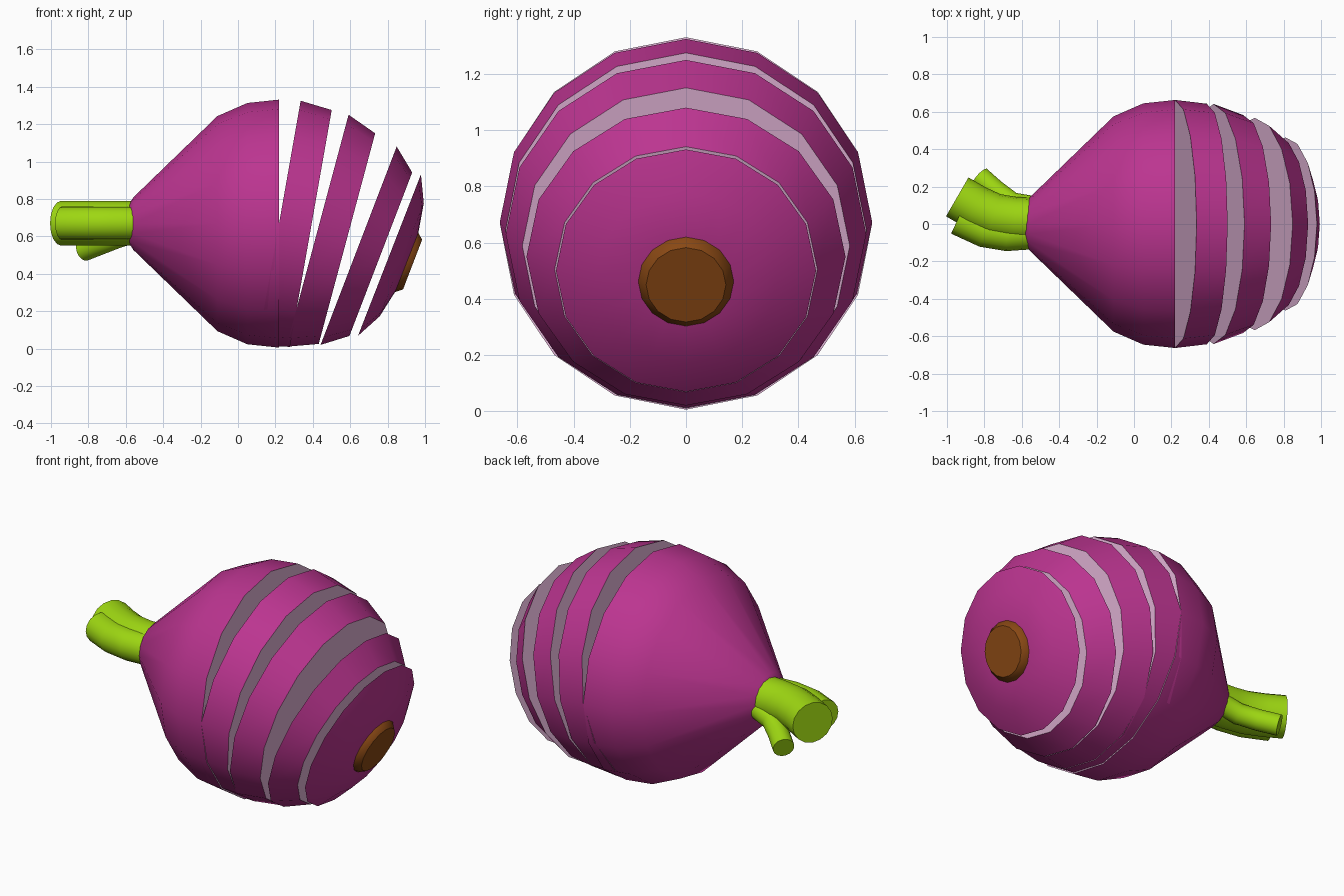
import bpy, bmesh, math
from mathutils import Vector

if "Cube" in bpy.data.objects:
    bpy.data.objects.remove(bpy.data.objects["Cube"])


def material(name, col):
    m = bpy.data.materials.new(name)
    m.diffuse_color = (*col, 1)
    m.use_nodes = True
    m.node_tree.nodes["Principled BSDF"].inputs["Base Color"].default_value = m.diffuse_color
    return m


SKIN = material("magenta skin", (0.50, 0.035, 0.28))
FLESH = material("pale pink flesh", (0.76, 0.46, 0.68))
GREEN = material("stem green", (0.34, 0.68, 0.006))
BROWN = material("root brown", (0.25, 0.065, 0.007))


def smooth(ob, angle=40):
    bpy.ops.object.select_all(action='DESELECT')
    ob.select_set(True)
    bpy.context.view_layer.objects.active = ob
    bpy.ops.object.shade_smooth_by_angle(angle=math.radians(angle))


def lathe(name, profile, origin, tilt, side_mat, start_mat, end_mat, n=16):
    """Turn (distance, radius) pairs about an axis tilted down from +x."""
    t = math.radians(tilt)
    axis = Vector((math.cos(t), 0, -math.sin(t)))
    up = Vector((math.sin(t), 0, math.cos(t)))
    side = Vector((0, 1, 0))
    o = Vector((origin[0], 0, origin[1]))
    bm = bmesh.new()
    rings = []
    for d, r in profile:
        rings.append([bm.verts.new(o + axis * d
                      + up * r * math.cos(2 * math.pi * i / n)
                      + side * r * math.sin(2 * math.pi * i / n)) for i in range(n)])
    for a, b in zip(rings, rings[1:]):
        for i in range(n):
            j = (i + 1) % n
            bm.faces.new((a[i], a[j], b[j], b[i]))
    mats = list(dict.fromkeys((side_mat, start_mat, end_mat)))
    bm.faces.new(rings[0]).material_index = mats.index(start_mat)
    bm.faces.new(rings[-1]).material_index = mats.index(end_mat)
    bmesh.ops.recalc_face_normals(bm, faces=bm.faces)
    me = bpy.data.meshes.new(name)
    bm.to_mesh(me)
    bm.free()
    for m in mats:
        me.materials.append(m)
    ob = bpy.data.objects.new(name, me)
    bpy.context.collection.objects.link(ob)
    smooth(ob)


def stem(name, points, radius):
    """Bent round tube with flat ends."""
    cu = bpy.data.curves.new(name, 'CURVE')
    cu.dimensions = '3D'
    cu.bevel_depth = radius
    cu.bevel_resolution = 6
    cu.use_fill_caps = True
    sp = cu.splines.new('POLY')
    sp.points.add(len(points) - 1)
    for p, co in zip(sp.points, points):
        p.co = (*co, 1)
    cu.materials.append(GREEN)
    ob = bpy.data.objects.new(name, cu)
    bpy.context.collection.objects.link(ob)
    bpy.ops.object.select_all(action='DESELECT')
    ob.select_set(True)
    bpy.context.view_layer.objects.active = ob
    bpy.ops.object.convert(target='MESH')
    smooth(bpy.context.view_layer.objects.active)


# Uncut half of the bulb
lathe("bulb_body", [(-0.585, 0.10), (-0.56, 0.14), (-0.11, 0.575), (0.05, 0.645), (0.22, 0.663)],
      (0, 0.668), 0, SKIN, SKIN, FLESH)

# Slices leaning away: centre of the left face, tilt, thickness, radii
slices = [((0.22, 0.672), 10, 0.172, 0.663, 0.643),
          ((0.425, 0.63), 15, 0.163, 0.642, 0.583),
          ((0.645, 0.55), 21, 0.127, 0.568, 0.468)]
for k, (o, tilt, th, r0, r1) in enumerate(slices):
    lathe(f"slice_{k + 1}", [(0, r0), (th, r1)], o, tilt, SKIN, FLESH, FLESH)

# Rounded end slice and root plate
lathe("end_slice", [(0, 0.463), (0.07, 0.325), (0.10, 0.17)], (0.81, 0.50), 21.3, SKIN, FLESH, SKIN)
lathe("root_plate", [(-0.01, 0.17), (0.005, 0.17), (0.038, 0.142)], (0.898, 0.463), 21, BROWN, BROWN, BROWN)

# Green stems
stem("large_stem", [(-0.54, 0.02, 0.67), (-0.64, 0.025, 0.67), (-0.75, 0.045, 0.67),
                    (-0.85, 0.09, 0.67), (-0.945, 0.145, 0.67)], 0.12)
stem("front_stem", [(-0.54, -0.045, 0.67), (-0.68, -0.055, 0.67), (-0.80, -0.035, 0.67),
                    (-0.94, 0.03, 0.67)], 0.09)
stem("small_stem", [(-0.54, 0.09, 0.63), (-0.65, 0.11, 0.595), (-0.74, 0.175, 0.56),
                    (-0.825, 0.25, 0.527)], 0.06)
